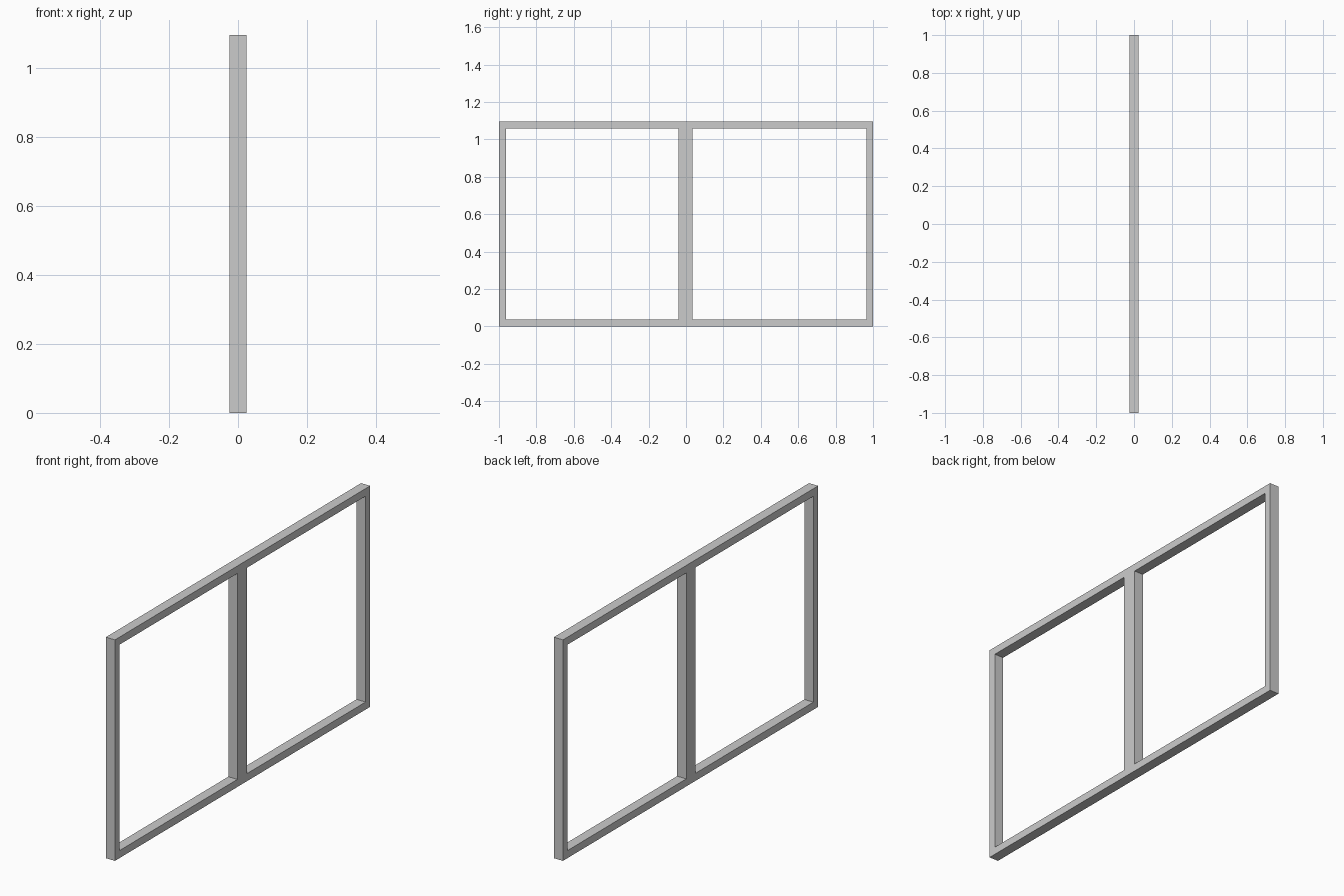
import bpy, bmesh

if "Cube" in bpy.data.objects:
    bpy.data.objects.remove(bpy.data.objects["Cube"])

DEPTH = 0.05
HEIGHT = 1.096
# Grid lines across the frame; the cells (1,1) and (3,1) are the openings
ys = [-1.0, -0.9625, -0.0405, 0.0335, 0.964, 1.0]
zs = [0.0, 0.0375, 1.0585, HEIGHT]
openings = {(1, 1), (3, 1)}

bm = bmesh.new()
grid = [[bm.verts.new((-DEPTH / 2, y, z)) for z in zs] for y in ys]
for i in range(len(ys) - 1):
    for j in range(len(zs) - 1):
        if (i, j) not in openings:
            bm.faces.new((grid[i][j], grid[i + 1][j], grid[i + 1][j + 1], grid[i][j + 1]))

# Give the flat frame its thickness
res = bmesh.ops.extrude_face_region(bm, geom=bm.faces[:], use_keep_orig=True)
top = [v for v in res["geom"] if isinstance(v, bmesh.types.BMVert)]
bmesh.ops.translate(bm, verts=top, vec=(DEPTH, 0, 0))
bmesh.ops.recalc_face_normals(bm, faces=bm.faces[:])

# Window frame with central mullion
mesh = bpy.data.meshes.new("window_frame")
bm.to_mesh(mesh)
bm.free()
frame = bpy.data.objects.new("window_frame", mesh)
bpy.context.collection.objects.link(frame)
